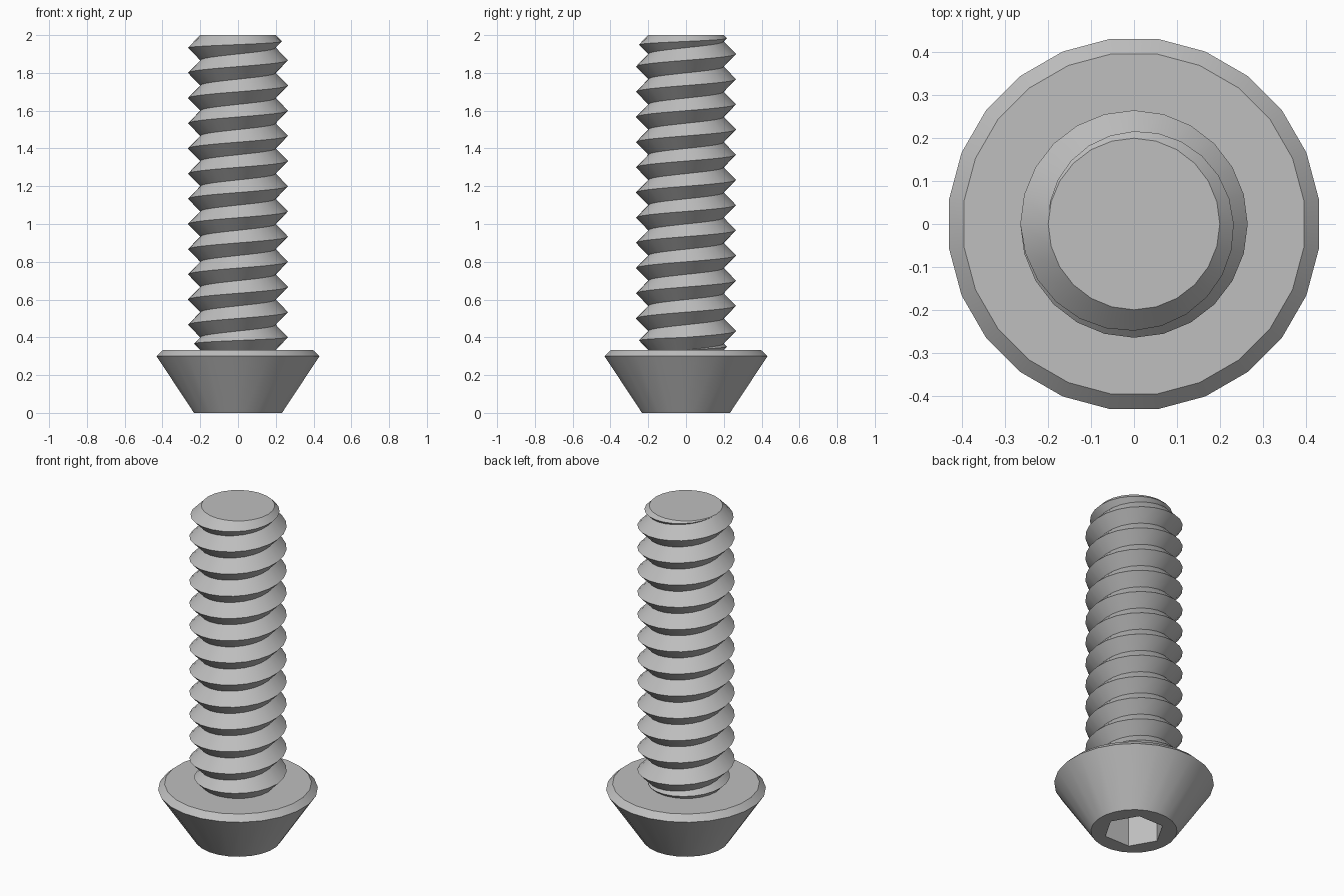
import bpy
import bmesh
from math import pi, sin, cos, radians

cube = bpy.data.objects.get("Cube")
if cube:
    bpy.data.objects.remove(cube, do_unlink=True)

SIDES = 24
SEAT, TOP = 1 / 3, 2.0            # thread start and end heights
PITCH, ROOT, CREST = 2 / 15, 0.2, 0.265

steel = bpy.data.materials.new("grey steel")
steel.use_nodes = True
GREY = (0.52, 0.52, 0.52, 1)
steel.diffuse_color = GREY
steel.node_tree.nodes["Principled BSDF"].inputs["Base Color"].default_value = GREY


def ring(bm, radius, z, sides, offset=0.0):
    return [bm.verts.new((radius * cos(2 * pi * (i + offset) / sides),
                          radius * sin(2 * pi * (i + offset) / sides), z))
            for i in range(sides)]


def bridge(bm, a, b):
    for i in range(len(a)):
        j = (i + 1) % len(a)
        bm.faces.new((a[i], a[j], b[j], b[i]))


def finish(bm, name):
    bmesh.ops.recalc_face_normals(bm, faces=bm.faces)
    mesh = bpy.data.meshes.new(name)
    bm.to_mesh(mesh)
    bm.free()
    mesh.materials.append(steel)
    obj = bpy.data.objects.new(name, mesh)
    bpy.context.collection.objects.link(obj)
    bpy.ops.object.select_all(action='DESELECT')
    obj.select_set(True)
    bpy.context.view_layer.objects.active = obj
    bpy.ops.object.shade_smooth_by_angle(angle=radians(30))


# Conical head with a bevelled rim and a hexagonal drive socket underneath
bm = bmesh.new()
base, rim, seat = [ring(bm, r, z, SIDES, 0.5)
                   for r, z in ((0.235, 0), (0.435, 0.3), (0.4, SEAT))]
bridge(bm, base, rim)
bridge(bm, rim, seat)
bm.faces.new(seat)
mouth, floor = [ring(bm, 0.165, z, 6) for z in (0, 0.2)]
bridge(bm, mouth, floor)
bm.faces.new(floor)
border = [e for e in bm.edges if e.is_boundary]
bmesh.ops.triangle_fill(bm, edges=border, use_beauty=True, normal=(0, 0, -1))
finish(bm, "head")

# Threaded shank: a V profile swept up a helix, fading out over the end turns
bm = bmesh.new()
TURNS = (TOP - SEAT) / PITCH + 1


def root_height(turn):
    return min(max(SEAT + PITCH * turn, SEAT), TOP)


previous = None
for step in range(round(TURNS * SIDES) + 1):
    turn = step / SIDES
    low, high = root_height(turn - 1), root_height(turn)
    crest = ROOT + (CREST - ROOT) * (high - low) / PITCH
    c, s = cos(2 * pi * turn), sin(2 * pi * turn)
    section = [bm.verts.new((r * c, r * s, z)) for r, z in
               ((ROOT, low), (crest, (low + high) / 2), (ROOT, high))]
    if previous:
        for k in range(2):
            bm.faces.new((previous[k], section[k], section[k + 1], previous[k + 1]))
    previous = section
bmesh.ops.remove_doubles(bm, verts=bm.verts, dist=0.0005)

# Flat caps on both ends of the shank
bmesh.ops.holes_fill(bm, edges=[e for e in bm.edges if e.is_boundary], sides=0)
finish(bm, "threaded_shank")
